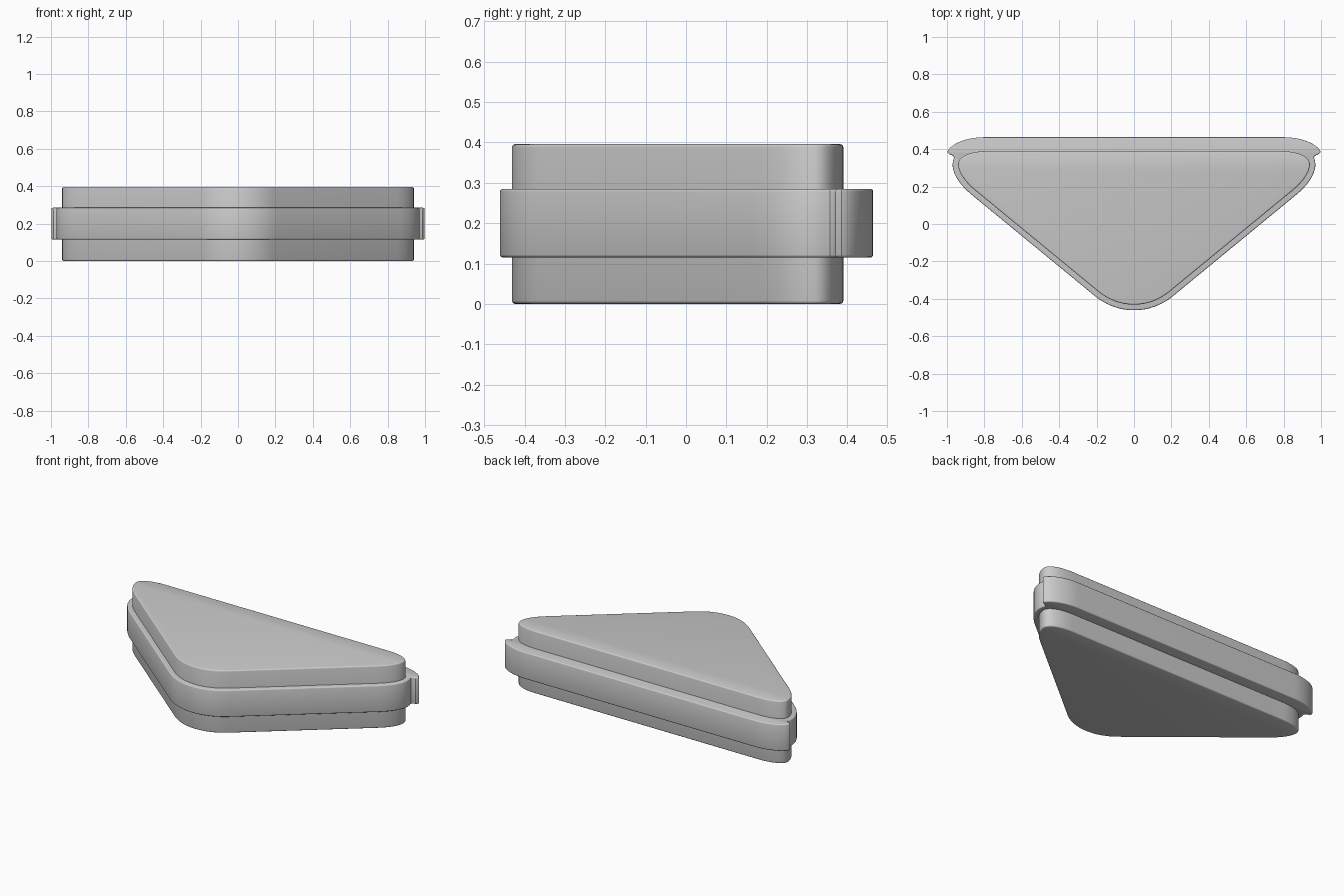
import bpy, bmesh, math
from mathutils import Vector
from mathutils.geometry import interpolate_bezier

if "Cube" in bpy.data.objects:
    bpy.data.objects.remove(bpy.data.objects["Cube"])


def chain(*segments, n=13):
    """Join bezier segments (p0, c0, c1, p1) into one list of points."""
    pts = []
    for seg in segments:
        p0, c0, c1, p1 = (Vector((x, y, 0)) for x, y in seg)
        for p in interpolate_bezier(p0, c0, c1, p1, n):
            q = Vector((p[0], p[1]))
            if not pts or (q - pts[-1]).length > 1e-5:
                pts.append(q)
    return pts


def offset(pts, d):
    """Push an open half outline outward along its normals."""
    out = []
    for i, p in enumerate(pts):
        t = (pts[min(i + 1, len(pts) - 1)] - pts[max(i - 1, 0)]).normalized()
        if i == 0:
            t = Vector((1, 0))
        out.append(p + Vector((t.y, -t.x)) * d)
    return out


def mirrored(half):
    """Close a right-hand half outline with its mirror image."""
    left = [Vector((-p.x, p.y)) for p in reversed(half) if p.x > 1e-4]
    return half + left


def slab(name, outline, z0, z1, radius):
    """Extrude an outline and round its top and bottom rims."""
    bm = bmesh.new()
    bottom = bm.faces.new([bm.verts.new((p.x, p.y, z0)) for p in outline])
    ext = bmesh.ops.extrude_face_region(bm, geom=[bottom], use_keep_orig=True)
    moved = [v for v in ext["geom"] if isinstance(v, bmesh.types.BMVert)]
    bmesh.ops.translate(bm, verts=moved, vec=(0, 0, z1 - z0))
    bmesh.ops.recalc_face_normals(bm, faces=bm.faces[:])
    rims = [e for e in bm.edges if abs(e.verts[0].co.z - e.verts[1].co.z) < 1e-6]
    bmesh.ops.bevel(bm, geom=rims, offset=radius, segments=3, profile=0.5,
                    affect='EDGES', clamp_overlap=False)
    bmesh.ops.recalc_face_normals(bm, faces=bm.faces[:])
    mesh = bpy.data.meshes.new(name)
    bm.to_mesh(mesh)
    bm.free()
    obj = bpy.data.objects.new(name, mesh)
    bpy.context.collection.objects.link(obj)
    bpy.ops.object.select_all(action='DESELECT')
    obj.select_set(True)
    bpy.context.view_layer.objects.active = obj
    bpy.ops.object.shade_smooth_by_angle(angle=math.radians(35))
    return obj


# Right half of the rounded triangle, from the front tip to the back edge
nose = ((0, -0.431), (0.07, -0.431), (0.135, -0.407), (0.19, -0.362))
side = ((0.847, 0.178), (0.903, 0.224), (0.94, 0.275), (0.94, 0.32))
corner = ((0.94, 0.32), (0.94, 0.363), (0.87, 0.39), (0.78, 0.39))
half = chain(nose, side, corner)

# Main wedge body
slab("wedge_body", mirrored(half), 0.0, 0.396, 0.008)

# Band around the middle, flaring into an overhanging lip along the back
band = [p for p in offset(half, 0.03) if p.y < 0.352]
band += chain(((0.962, 0.357), (0.968, 0.366), (0.976, 0.37), (0.986, 0.371)), n=5)
band += chain(((0.998, 0.385), (0.985, 0.425), (0.90, 0.464), (0.80, 0.464)), n=16)
slab("middle_band", mirrored(band), 0.115, 0.285, 0.007)
